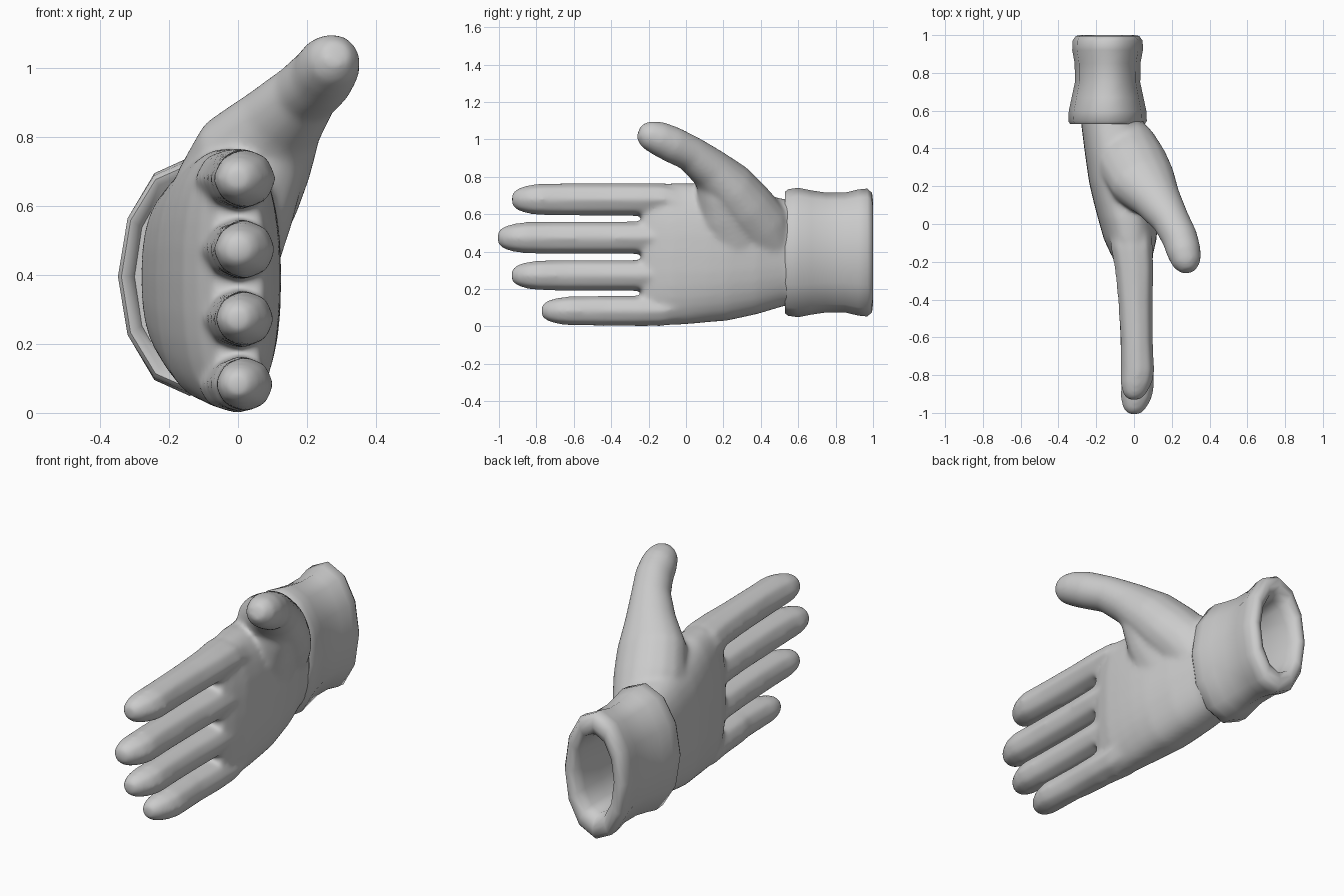
import bpy, bmesh, math
from mathutils import Vector

fabric = bpy.data.materials.new("grey_fabric")
fabric.diffuse_color = (0.6, 0.6, 0.6, 1)


def ring(bm, centre, u, v, ru, rv, sides, power=2.0):
    """Add one superellipse ring of vertices."""
    out = []
    for i in range(sides):
        a = 2 * math.pi * i / sides
        c, s = math.cos(a), math.sin(a)
        x = math.copysign(abs(c) ** (2 / power), c) * ru
        y = math.copysign(abs(s) ** (2 / power), s) * rv
        out.append(bm.verts.new(centre + u * x + v * y))
    return out


def loft(bm, sections, sides, power=2.0, follow=False):
    """Skin sections (x, y, z, ru, rv); rings face y, or follow the path."""
    pts = [Vector(s[:3]) for s in sections]
    rings = []
    for i, s in enumerate(sections):
        u, v = Vector((1, 0, 0)), Vector((0, 0, 1))
        if follow:
            d = (pts[min(i + 1, len(pts) - 1)] - pts[max(i - 1, 0)]).normalized()
            u = (u - d * u.dot(d)).normalized()
            v = d.cross(u)
        rings.append(ring(bm, pts[i], u, v, s[3], s[4], sides, power))
    faces = [bm.faces.new(rings[0]), bm.faces.new(rings[-1][::-1])]
    for a, b in zip(rings, rings[1:]):
        for i in range(sides):
            j = (i + 1) % sides
            faces.append(bm.faces.new((a[j], a[i], b[i], b[j])))
    bmesh.ops.recalc_face_normals(bm, faces=faces)


def make_object(name, bm):
    mesh = bpy.data.meshes.new(name)
    bm.to_mesh(mesh)
    bm.free()
    mesh.materials.append(fabric)
    mesh.shade_smooth()
    obj = bpy.data.objects.new(name, mesh)
    bpy.context.collection.objects.link(obj)
    return obj


hand = bmesh.new()

# Palm, from the finger webs to the wrist
loft(hand, [
    (0.000, -0.235, 0.385, 0.072, 0.33),
    (-0.010, -0.17, 0.385, 0.108, 0.368),
    (-0.020, -0.08, 0.386, 0.140, 0.380),
    (-0.033, 0.03, 0.390, 0.158, 0.377),
    (-0.045, 0.12, 0.388, 0.170, 0.366),
    (-0.06, 0.22, 0.385, 0.178, 0.355),
    (-0.085, 0.38, 0.390, 0.176, 0.325),
    (-0.115, 0.53, 0.395, 0.165, 0.285),
    (-0.120, 0.64, 0.395, 0.16, 0.27)], 32, 2.45)

# Four fingers: height, tip position, radius
for z, tip, r in ((0.679, -0.93, 0.092), (0.474, -1.008, 0.091),
                  (0.273, -0.933, 0.087), (0.083, -0.773, 0.085)):
    loft(hand, [
        (0.00, tip, z, r * 0.38, r * 0.38),
        (0.003, tip + 0.03, z, r * 0.70, r * 0.67),
        (0.012, tip + 0.085, z, r * 0.94, r * 0.86),
        (0.020, tip + 0.15, z, r * 1.00, r * 0.95),
        (0.015, tip + 0.30, z, r * 0.96, r * 0.98),
        (0.008, -0.42, z, r * 1.02, r * 0.98),
        (0.002, -0.25, z, r * 1.14, r * 0.99),
        (-0.012, -0.12, z, r * 1.25, r * 0.98),
        (-0.025, 0.07, 0.385 + (z - 0.385) * 0.88, r * 1.2, r * 0.85)], 8)

# Thumb, widening into the side of the palm
loft(hand, [
    (0.287, -0.252, 1.043, 0.04, 0.04),
    (0.280, -0.212, 1.028, 0.076, 0.076),
    (0.265, -0.15, 1.007, 0.092, 0.092),
    (0.243, -0.075, 0.973, 0.096, 0.098),
    (0.195, 0.02, 0.927, 0.100, 0.096),
    (0.128, 0.12, 0.850, 0.128, 0.113),
    (0.050, 0.22, 0.750, 0.178, 0.145),
    (-0.002, 0.31, 0.640, 0.187, 0.160),
    (-0.043, 0.40, 0.530, 0.170, 0.165),
    (-0.075, 0.45, 0.430, 0.148, 0.150),
    (-0.10, 0.47, 0.300, 0.130, 0.130)], 16, follow=True)

# Web of skin between the thumb and the palm
loft(hand, [
    (0.130, 0.14, 0.84, 0.08, 0.08),
    (0.070, 0.17, 0.72, 0.130, 0.115),
    (0.020, 0.20, 0.60, 0.148, 0.150),
    (-0.025, 0.25, 0.47, 0.150, 0.175),
    (-0.055, 0.29, 0.36, 0.140, 0.175),
    (-0.085, 0.31, 0.25, 0.120, 0.15)], 16, follow=True)

# Fuse the overlapping volumes into one soft skin
glove = make_object("glove_hand", hand)
fuse = glove.modifiers.new("fuse", 'REMESH')
fuse.mode = 'VOXEL'
fuse.voxel_size = 0.01
fuse.use_smooth_shade = True
soften = glove.modifiers.new("soften", 'SMOOTH')
soften.factor = 0.5
soften.iterations = 30

# Hollow cuff: front lip, outer wall, rolled rim, then inner wall
cuff = bmesh.new()
loft(cuff, [(-0.14, y, 0.395, rx, rz) for y, rx, rz in (
    (0.57, 0.160, 0.285), (0.535, 0.178, 0.305), (0.53, 0.198, 0.325),
    (0.545, 0.208, 0.338), (0.60, 0.205, 0.346), (0.67, 0.190, 0.332),
    (0.75, 0.173, 0.320), (0.85, 0.174, 0.320), (0.92, 0.187, 0.337),
    (0.97, 0.186, 0.342), (0.995, 0.168, 0.318), (1.00, 0.145, 0.275),
    (0.985, 0.118, 0.235), (0.93, 0.106, 0.215), (0.80, 0.104, 0.212),
    (0.65, 0.108, 0.22))], 12)
cuff_obj = make_object("cuff", cuff)
bpy.context.view_layer.objects.active = cuff_obj
cuff_obj.select_set(True)
bpy.ops.object.shade_smooth_by_angle(angle=math.radians(62))
